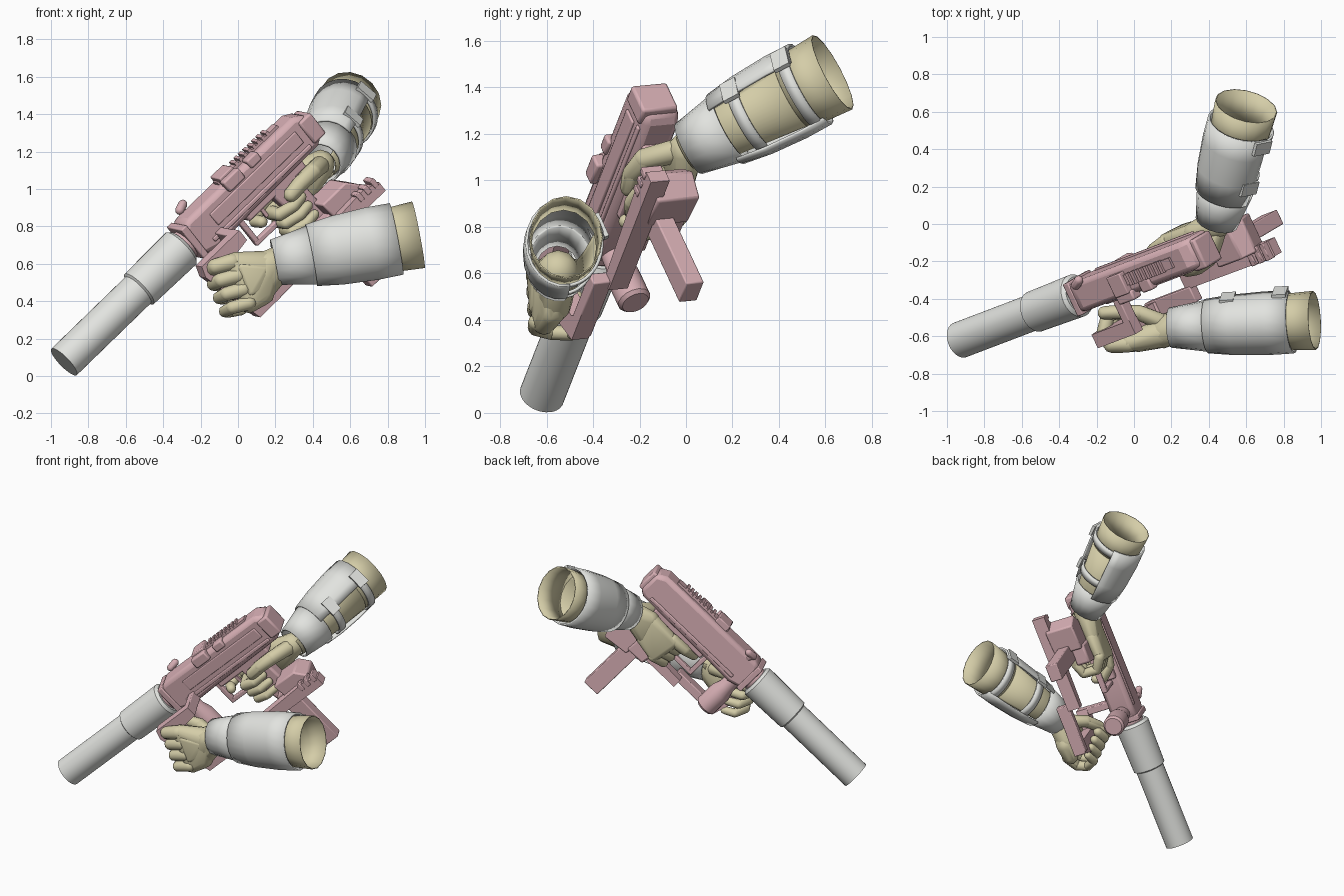
import bpy, bmesh, math
from mathutils import Vector, Matrix

cube = bpy.data.objects.get("Cube")
if cube:
    bpy.data.objects.remove(cube)


def material(name, rgb):
    m = bpy.data.materials.new(name)
    m.use_nodes = True
    m.diffuse_color = (*rgb, 1)
    m.node_tree.nodes["Principled BSDF"].inputs["Base Color"].default_value = (*rgb, 1)
    return m


PINK = material("dusty pink", (0.68, 0.43, 0.46))
TAN = material("tan cloth", (0.66, 0.61, 0.39))
GREY = material("light grey", (0.76, 0.77, 0.74))

# Weapon frame: t runs from muzzle to rear, u is up, w is the near side
F = Vector((0.6925, 0.263, 0.672)).normalized()
U = Vector((-0.583, -0.345, 0.737))
U = (U - F * U.dot(F)).normalized()
W = F.cross(U)
GUN = Matrix((F, U, W)).transposed().to_4x4()
GUN.translation = (-0.93, -0.62, 0.075)


def at(t, u, w):
    return GUN @ Vector((t, u, w))


def finish(name, bm, mat, matrix=None, angle=35):
    bmesh.ops.recalc_face_normals(bm, faces=bm.faces)
    me = bpy.data.meshes.new(name)
    bm.to_mesh(me)
    bm.free()
    ob = bpy.data.objects.new(name, me)
    bpy.context.collection.objects.link(ob)
    me.materials.append(mat)
    if matrix:
        ob.matrix_world = matrix
    bpy.ops.object.select_all(action="DESELECT")
    bpy.context.view_layer.objects.active = ob
    ob.select_set(True)
    bpy.ops.object.shade_smooth_by_angle(angle=math.radians(angle))
    return ob


def prism(name, outline, w0, w1, bevel=0.0):
    """Side outline in (t, u), extruded across the weapon."""
    bm = bmesh.new()
    face = bm.faces.new([bm.verts.new((t, u, w0)) for t, u in outline])
    new = bmesh.ops.extrude_face_region(bm, geom=[face])["geom"]
    bmesh.ops.translate(bm, vec=(0, 0, w1 - w0),
                        verts=[v for v in new if isinstance(v, bmesh.types.BMVert)])
    ob = finish(name, bm, PINK, GUN, 25)
    if bevel:
        mod = ob.modifiers.new("bevel", "BEVEL")
        mod.width, mod.segments = bevel, 2


def block(name, t0, t1, u0, u1, w0, w1, bevel=0.006):
    prism(name, [(t0, u0), (t1, u0), (t1, u1), (t0, u1)], w0, w1, bevel)


def section(a, b, ref):
    """Axes of a limb cross-section: ref made square to a-b, its partner, and the axis."""
    z = (b - a).normalized()
    x = (ref - z * ref.dot(z)).normalized()
    return x, z.cross(x), z


def tube(name, a, b, ref, profile, mat, a0=0, a1=360, sides=16, cap=False, wall=0.0, squash=1.0):
    """Loft along a-b; profile is (fraction, radius), angles start at ref."""
    a, b = Vector(a), Vector(b)
    x, y, _ = section(a, b, Vector(ref))
    full = a1 - a0 >= 360
    count = sides if full else sides + 1
    angles = [math.radians(a0 + (a1 - a0) * i / sides) for i in range(count)]
    bm = bmesh.new()
    rings = [[bm.verts.new(a.lerp(b, s) + (x * math.cos(g) * squash + y * math.sin(g)) * r)
              for g in angles] for s, r in profile]
    for lo, hi in zip(rings, rings[1:]):
        for i in range(sides):
            j = (i + 1) % count
            bm.faces.new((lo[i], lo[j], hi[j], hi[i]))
    if cap:
        bm.faces.new(rings[0])
        bm.faces.new(rings[-1])
    ob = finish(name, bm, mat)
    if wall:
        mod = ob.modifiers.new("wall", "SOLIDIFY")
        mod.thickness, mod.offset = wall, 0


def hulls(name, groups, mat=TAN):
    """Each group of (point, radius) balls becomes one rounded hull."""
    ball = bmesh.new()
    bmesh.ops.create_icosphere(ball, subdivisions=2, radius=1)
    unit = [v.co.copy() for v in ball.verts]
    ball.free()
    bm = bmesh.new()
    for group in groups:
        verts = [bm.verts.new(Vector(p) + c * r) for p, r in group for c in unit]
        out = bmesh.ops.convex_hull(bm, input=verts)
        junk = {v for v in out["geom_interior"] + out["geom_unused"]
                if isinstance(v, bmesh.types.BMVert)}
        bmesh.ops.delete(bm, geom=list(junk), context="VERTS")
    finish(name, bm, mat, angle=50)


def finger(name, points, r):
    balls = [(p, r * (1 - 0.08 * i)) for i, p in enumerate(points)]
    hulls(name, list(zip(balls, balls[1:])))


# Suppressor
tube("suppressor", at(0, 0, 0), at(0.92, 0, 0), U,
     [(0, 0.098), (0.62, 0.098), (0.63, 0.112), (0.98, 0.118), (1, 0.10)], GREY, sides=32, cap=True)
tube("barrel_collar", at(0.88, 0, 0), at(1.0, 0, 0), U, [(0, 0.085), (1, 0.085)], PINK, cap=True)

# Receiver with its covers, rails and controls
prism("receiver", [(0.95, -0.09), (0.95, 0.08), (0.99, 0.12), (1.82, 0.12), (1.89, 0.08),
                   (1.89, -0.07), (1.84, -0.10), (1.30, -0.11), (1.05, -0.12)], -0.085, 0.085, 0.03)
block("front_band", 0.94, 0.98, -0.10, 0.11, -0.095, 0.095)
block("rear_cap", 1.82, 1.91, -0.07, 0.08, -0.07, 0.10, 0.012)
block("side_cover", 1.12, 1.78, -0.02, 0.06, 0.08, 0.095)
block("side_rib", 1.05, 1.80, -0.075, -0.05, -0.095, 0.095)
block("lower_receiver", 1.28, 1.72, -0.145, -0.08, -0.06, 0.06, 0.012)
block("top_rail_base", 1.28, 1.74, 0.11, 0.135, -0.03, 0.03, 0)
for i in range(8):
    block("rail_tooth_%d" % (i + 1), 1.42 + i * 0.034, 1.44 + i * 0.034, 0.13, 0.15, -0.035, 0.035, 0)
block("sight_mount", 1.29, 1.39, 0.08, 0.16, -0.05, 0.07)
block("front_mount_clamp", 1.28, 1.40, 0.075, 0.145, 0.06, 0.115, 0.01)
block("rear_mount_clamp", 1.46, 1.54, 0.08, 0.135, 0.03, 0.10, 0.01)
tube("cocking_stem", at(1.06, 0.08, -0.06), at(1.06, 0.14, -0.08), F, [(0, 0.02), (1, 0.02)], PINK, cap=True)
hulls("cocking_knob", [[(at(1.05, 0.135, -0.07), 0.025), (at(1.09, 0.14, -0.09), 0.025)]], PINK)

# Grip, trigger guard, magazine and fore grip
prism("pistol_grip", [(1.46, -0.08), (1.64, -0.08), (1.66, -0.46), (1.52, -0.46)], -0.04, 0.06, 0.015)
block("magazine", 1.565, 1.685, -0.87, -0.40, 0.05, 0.135)
block("trigger_guard_front", 1.24, 1.27, -0.27, -0.08, -0.02, 0.02)
block("trigger_guard_base", 1.24, 1.50, -0.29, -0.26, -0.02, 0.02)
block("trigger", 1.38, 1.40, -0.21, -0.08, -0.01, 0.01, 0)
tube("fore_grip", at(1.02, -0.08, 0), at(1.02, -0.39, 0), F,
     [(0, 0.05), (0.3, 0.055), (0.5, 0.074), (0.95, 0.074), (1, 0.06)], PINK, cap=True)

# Folded stock lying beside the grip
prism("stock_hinge", [(1.62, -0.32), (1.80, -0.32), (1.86, -0.39), (1.82, -0.51), (1.64, -0.49)],
      -0.03, 0.17, 0.01)
prism("stock_strut", [(1.24, -0.49), (1.93, -0.49), (1.93, -0.43), (1.84, -0.40), (1.24, -0.43)],
      0.14, 0.23)
for i in range(3):
    block("stock_notch_%d" % (i + 1), 1.78 + i * 0.055, 1.81 + i * 0.055, -0.44, -0.39, 0.14, 0.235, 0.004)
block("stock_arm", 0.93, 1.28, -0.48, -0.42, 0.22, 0.31)
prism("butt_plate", [(0.82, -0.10), (0.84, -0.04), (1.13, -0.04), (1.13, -0.11), (1.00, -0.13),
                     (1.00, -0.41), (1.08, -0.48), (0.92, -0.48)], 0.23, 0.31)
block("butt_bridge", 1.08, 1.13, -0.11, -0.04, 0.06, 0.25)


def arm(side, a, b, ref, squash, gap, edge):
    """Hollow cloth tube, open-sided armour shell, cuff, straps and buckles."""
    def along(name, *args, **kw):
        tube(side + "_" + name, a, b, ref, *args, squash=squash, **kw)
    a, b, ref = Vector(a), Vector(b), Vector(ref)
    h = 48
    along("sleeve_end", [(0.72, 0.165), (1, 0.178)], TAN, wall=0.006)
    along("sleeve_inside", [(0, 0.09), (0.3, 0.135), (0.73, 0.168)], TAN,
          gap - h - 8, gap + h + 8, wall=0.006)
    along("wrist_cuff", [(0.02, 0.117), (0.14, 0.134), (0.30, 0.158)], GREY, wall=0.012)
    along("forearm_armour", [(0.27, 0.163), (0.45, 0.182), (0.68, 0.192), (0.85, 0.190)],
          GREY, gap + h, gap + 360 - h, wall=0.012)
    # Straps bridge the open side; each buckle sits where its strap meets the shell
    x, y, z = section(a, b, ref)
    for i, (s, r) in enumerate(((0.40, 0.160), (0.76, 0.180))):
        along("strap_%d" % (i + 1), [(s, r), (s + 0.07, r + 0.004)], GREY,
              gap - h - 6, gap + h + 6, wall=0.014)
        g = math.radians(gap + edge * (h + 10))
        out = x * math.cos(g) + y * math.sin(g)
        spot = x * math.cos(g) * squash + y * math.sin(g)
        m = Matrix((z, out.cross(z), out)).transposed().to_4x4()
        m.translation = a.lerp(b, s + 0.035) + spot * (r + 0.02)
        bm = bmesh.new()
        bmesh.ops.create_cube(bm, size=1, matrix=Matrix.Diagonal((0.075, 0.11, 0.02, 1)))
        finish("%s_buckle_%d" % (side, i + 1), bm, GREY, m)


# Rear arm and the hand around the pistol grip
arm("rear", (0.44, 0.0, 1.13), (0.60, 0.63, 1.465), (1, 0, 0), 0.94, 8, -1)
hulls("rear_palm", [
    [((0.44, 0.0, 1.13), 0.08), (at(1.70, -0.18, -0.07), 0.06), (at(1.66, -0.30, -0.07), 0.05)],
    [(at(1.70, -0.18, -0.07), 0.055), (at(1.65, -0.31, -0.07), 0.045),
     (at(1.49, -0.18, -0.08), 0.045), (at(1.51, -0.34, -0.08), 0.04)]])
for k, label in enumerate(("middle", "ring", "little")):
    u = -0.225 - 0.062 * k
    finger("rear_%s_finger" % label,
           [at(1.51, u, -0.08), at(1.43, u, -0.03), at(1.43, u, 0.07), at(1.51, u - 0.01, 0.10),
            at(1.58, u - 0.01, 0.085)], 0.044 - 0.003 * k)
finger("rear_index_finger", [at(1.50, -0.17, -0.08), at(1.39, -0.17, -0.06), at(1.32, -0.18, 0.01),
                             at(1.33, -0.19, 0.06)], 0.042)
finger("rear_thumb", [at(1.80, -0.22, -0.02), at(1.72, -0.18, 0.08), at(1.62, -0.17, 0.105),
                      at(1.54, -0.18, 0.10)], 0.053)

# Front arm and the hand around the folded stock
arm("front", (0.18, -0.555, 0.605), (0.965, -0.515, 0.755), (0, 1, 0), 0.87, -34, 1)
hulls("front_palm", [
    [((0.22, -0.55, 0.61), 0.09), ((0.16, -0.58, 0.59), 0.085), ((0.12, -0.57, 0.47), 0.08)],
    [((0.16, -0.58, 0.59), 0.08), ((0.13, -0.58, 0.44), 0.065),
     ((-0.02, -0.63, 0.61), 0.052), ((0.06, -0.61, 0.39), 0.055)]])
hulls("glove_back_pad", [[((0.14, -0.64, 0.57), 0.025), ((0.02, -0.66, 0.58), 0.025),
                          ((0.07, -0.65, 0.45), 0.025), ((0.13, -0.625, 0.48), 0.025)]])
for k, label in enumerate(("index", "middle", "ring", "little")):
    x, z = -0.03 + 0.03 * k, 0.61 - 0.073 * k
    finger("front_%s_finger" % label,
           [(x, -0.64, z), (x - 0.09, -0.645, z - 0.025), (x - 0.13, -0.58, z - 0.045),
            (x - 0.11, -0.49, z - 0.05), (x - 0.04, -0.47, z - 0.04)], 0.048 - 0.003 * k)
finger("front_thumb", [(0.14, -0.52, 0.60), (0.03, -0.475, 0.62), (-0.08, -0.47, 0.62),
                       (-0.16, -0.475, 0.60)], 0.046)
